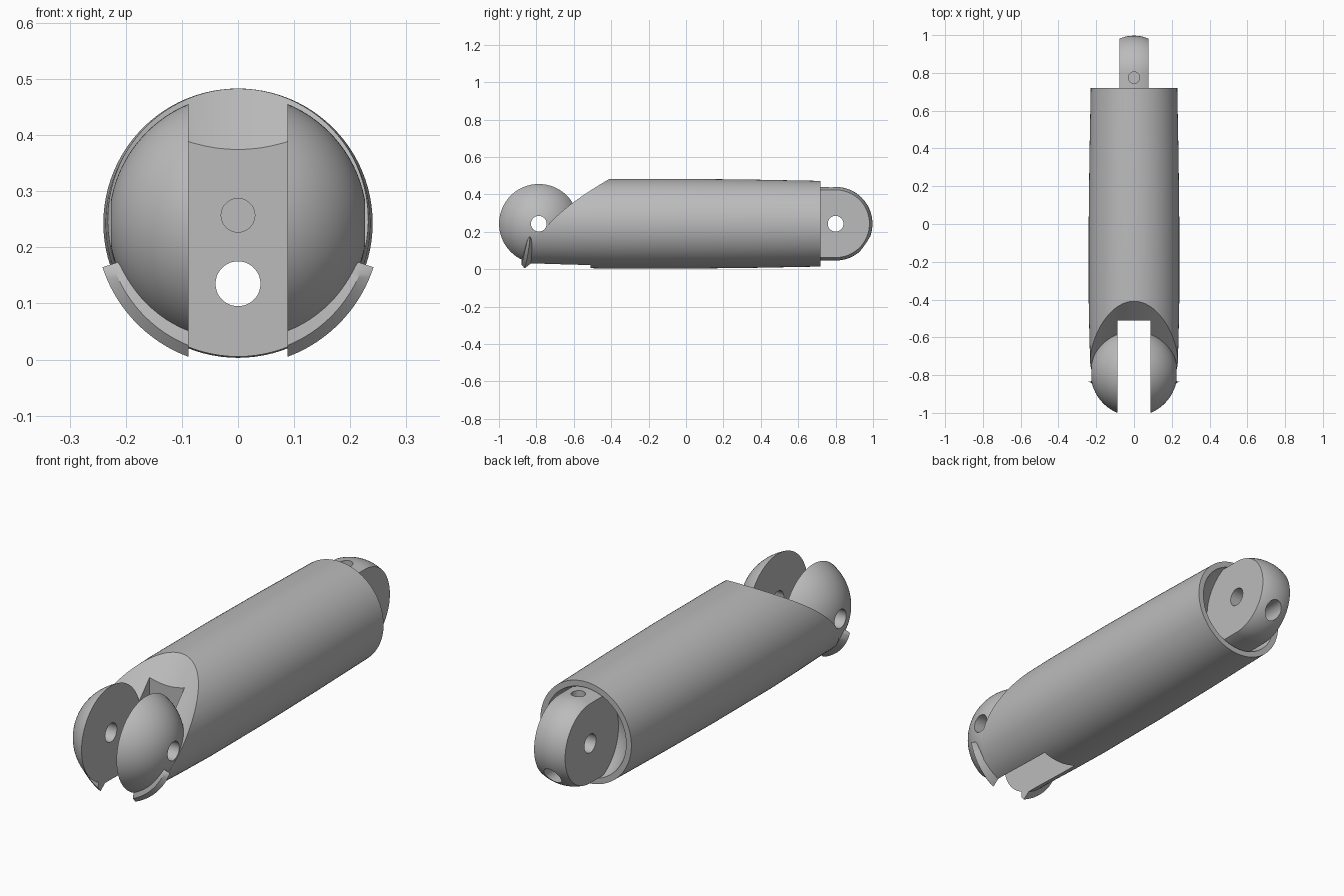
import bpy, bmesh
from math import sin, cos, pi, radians, sqrt
from mathutils import Matrix, Vector

cube = bpy.data.objects.get("Cube")
if cube:
    bpy.data.objects.remove(cube, do_unlink=True)

MID = 0.243          # height of the main axis
FRONT = -0.787       # front hinge position
BACK = 0.8           # rear hinge position

grey = bpy.data.materials.new("plain grey")
grey.use_nodes = True
COLOUR = (0.5, 0.5, 0.5, 1)
grey.diffuse_color = COLOUR
grey.node_tree.nodes["Principled BSDF"].inputs["Base Color"].default_value = COLOUR


def finish(name, bm):
    bmesh.ops.recalc_face_normals(bm, faces=bm.faces)
    mesh = bpy.data.meshes.new(name)
    bm.to_mesh(mesh)
    bm.free()
    mesh.materials.append(grey)
    ob = bpy.data.objects.new(name, mesh)
    bpy.context.collection.objects.link(ob)
    return ob


def lathe(name, profile, steps=96):
    """Revolve (y, radius) points about the main axis."""
    bm = bmesh.new()
    verts = [bm.verts.new((0, y, MID + r)) for y, r in profile]
    edges = [bm.edges.new(pair) for pair in zip(verts, verts[1:])]
    bmesh.ops.spin(bm, geom=verts + edges, cent=(0, 0, MID), axis=(0, 1, 0),
                   angle=2 * pi, steps=steps)
    bmesh.ops.remove_doubles(bm, verts=bm.verts, dist=1e-5)
    return finish(name, bm)


def ball(name, y, radius):
    bm = bmesh.new()
    turn = Matrix.Translation((0, y, MID)) @ Matrix.Rotation(pi / 2, 4, 'Y')
    bmesh.ops.create_uvsphere(bm, u_segments=72, v_segments=48, radius=radius, matrix=turn)
    return finish(name, bm)


def rod(name, start, end, radius, segments=48):
    a, b = Vector(start), Vector(end)
    bm = bmesh.new()
    turn = (b - a).to_track_quat('Z', 'Y').to_matrix().to_4x4()
    bmesh.ops.create_cone(bm, cap_ends=True, segments=segments, radius1=radius, radius2=radius,
                          depth=(b - a).length, matrix=Matrix.Translation((a + b) / 2) @ turn)
    return finish(name, bm)


def box(name, low, high):
    a, b = Vector(low), Vector(high)
    bm = bmesh.new()
    bmesh.ops.create_cube(bm, size=1, matrix=Matrix.Translation((a + b) / 2)
                          @ Matrix.Diagonal((*(b - a), 1)))
    return finish(name, bm)


def combine(target, tool, operation):
    """Apply a boolean and discard the tool."""
    mod = target.modifiers.new(operation.lower(), 'BOOLEAN')
    mod.operation, mod.object, mod.solver = operation, tool, 'EXACT'
    bpy.context.view_layer.objects.active = target
    bpy.ops.object.modifier_apply(modifier=mod.name)
    bpy.data.objects.remove(tool, do_unlink=True)


def lip(name, side, steps=28):
    """Flared crescent under one cheek, rounded off at its upper end."""
    bm = bmesh.new()
    rings = []
    for i in range(steps + 1):
        t = i / steps
        angle = radians(12 + 60 * t)
        size = sqrt(max(1 - t ** 5, 0.003))
        tip = -0.87 + 0.035 * t
        section = [(-0.015, 0.2), (-0.016, 0.235), (0.002, 0.254),
                   (0.04 - 0.022 * t, 0.229), (0.04 - 0.022 * t, 0.2)]
        rings.append([bm.verts.new((side * r * sin(angle), tip + dy * size, MID - r * cos(angle)))
                      for dy, r in section])
    n = len(rings[0])
    for a, b in zip(rings, rings[1:]):
        for k in range(n):
            bm.faces.new((a[k], a[(k + 1) % n], b[(k + 1) % n], b[k]))
    bm.faces.new(rings[0])
    bm.faces.new(rings[-1])
    return finish(name, bm)


# Slightly barrelled body
link = lathe("finger_link", [(-0.95, 0), (-0.95, 0.2305), (FRONT, 0.2305), (-0.6, 0.236),
                             (-0.4, 0.24), (0, 0.24), (0.35, 0.236), (0.72, 0.229), (0.72, 0)])

# Tilted concave scoop above the front hinge
along, outward = Vector((0, 0.68, 0.73)), Vector((0, -0.73, 0.68))
centre = Vector((0, -0.41, 0.483)) + outward * 0.41
combine(link, rod("scoop", centre - along * 1.5, centre + along * 1.5, 0.41, 128), 'DIFFERENCE')

# Rear socket, with the hinge lug standing in it
combine(link, ball("socket", BACK, 0.218), 'DIFFERENCE')
arc = [(BACK + 0.197 * sin(a), 0.197 * cos(a)) for a in (pi / 2 * i / 20 for i in range(20))]
lug = lathe("lug", [(0.45, 0), (0.45, 0.197)] + arc + [(BACK + 0.197, 0)])
combine(lug, box("lug_sides", (-0.078, 0.4, -0.2), (0.078, 1.2, 0.8)), 'INTERSECT')
combine(link, lug, 'UNION')

# Front knuckle, lips and the slot dividing them
combine(link, ball("knuckle", FRONT, 0.23), 'UNION')
for side in (-1, 1):
    combine(link, lip("lip", side), 'UNION')
combine(link, box("slot", (-0.088, -1.3, -0.3), (0.088, -0.51, 0.8)), 'DIFFERENCE')

# Hinge pin holes and cord channels
for start, end, radius in [
        ((-0.5, FRONT, MID), (0.5, FRONT, MID), 0.042),
        ((-0.5, BACK, MID), (0.5, BACK, MID), 0.042),
        ((0, -0.7, 0.135), (0, 1.2, 0.135), 0.04),
        ((0, -0.7, 0.257), (0, 0.5, 0.257), 0.03),
        ((0, 0.775, 0.32), (0, 0.775, 0.6), 0.03)]:
    combine(link, rod("bore", start, end, radius), 'DIFFERENCE')

# Smooth curved faces, crisp cut edges
bpy.ops.object.select_all(action='DESELECT')
link.select_set(True)
bpy.context.view_layer.objects.active = link
bpy.ops.object.shade_smooth_by_angle(angle=radians(30))
